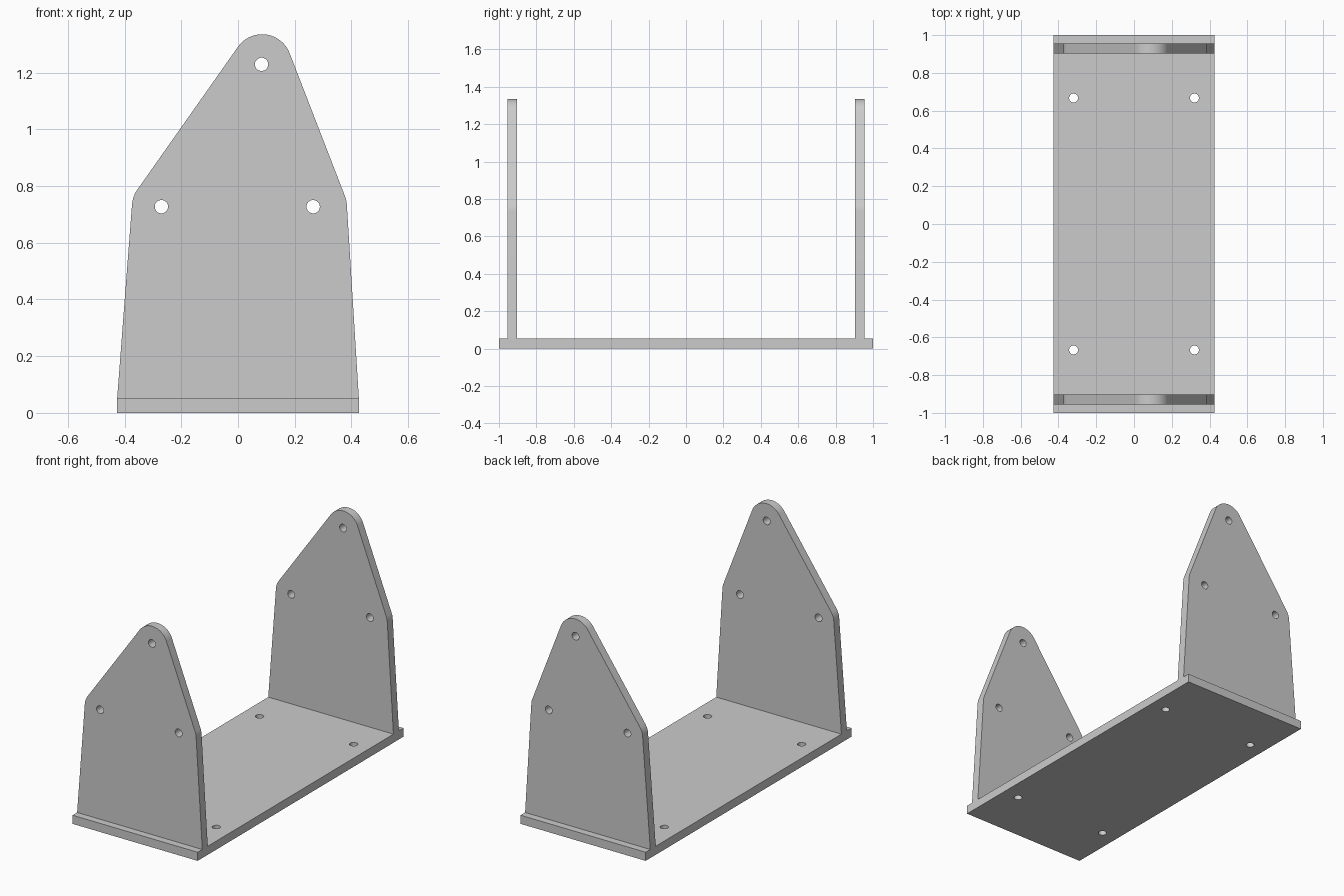
import bpy
import bmesh
from math import atan2, asin, cos, sin, pi, hypot
from mathutils import Matrix

cube = bpy.data.objects.get("Cube")
if cube:
    bpy.data.objects.remove(cube, do_unlink=True)

# Shared dimensions
HALF_W, HALF_L, THICK = 0.426, 1.0, 0.053
HOLE_R, CORNER_R = 0.0235, 0.104
WALL_Y = 0.929

grey = bpy.data.materials.new("plain grey")
grey.use_nodes = True
colour = (0.6, 0.6, 0.6, 1)
grey.diffuse_color = colour
grey.node_tree.nodes["Principled BSDF"].inputs["Base Color"].default_value = colour


def arc(center, radius, start, end, steps):
    """Points along an arc, both ends included."""
    return [(center[0] + radius * cos(start + (end - start) * i / steps),
             center[1] + radius * sin(start + (end - start) * i / steps))
            for i in range(steps + 1)]


def circle(center):
    return arc(center, HOLE_R, 0, 2 * pi, 32)[:-1]


def normal_angle(a, b):
    """Direction facing left of the line from a to b."""
    return atan2(b[1] - a[1], b[0] - a[0]) + pi / 2


def plate(name, outline, holes, matrix):
    """Flat plate extruded from an outline with round holes."""
    curve = bpy.data.curves.new(name, "CURVE")
    curve.dimensions = "2D"
    curve.fill_mode = "BOTH"
    curve.extrude = THICK / 2
    for loop in [outline] + [circle(h) for h in holes]:
        spline = curve.splines.new("POLY")
        spline.points.add(len(loop) - 1)
        for point, (x, y) in zip(spline.points, loop):
            point.co = (x, y, 0, 1)
        spline.use_cyclic_u = True
    temp = bpy.data.objects.new(name + " outline", curve)
    bpy.context.collection.objects.link(temp)
    bpy.context.view_layer.update()
    deps = bpy.context.evaluated_depsgraph_get()
    mesh = bpy.data.meshes.new_from_object(temp.evaluated_get(deps))
    bpy.data.objects.remove(temp, do_unlink=True)

    bm = bmesh.new()
    bm.from_mesh(mesh)
    bmesh.ops.remove_doubles(bm, verts=bm.verts, dist=0.0001)
    bmesh.ops.transform(bm, matrix=matrix, verts=bm.verts)
    bmesh.ops.recalc_face_normals(bm, faces=bm.faces)
    bm.to_mesh(mesh)
    bm.free()
    mesh.materials.clear()
    mesh.materials.append(grey)

    obj = bpy.data.objects.new(name, mesh)
    bpy.context.collection.objects.link(obj)
    bpy.ops.object.select_all(action="DESELECT")
    obj.select_set(True)
    bpy.context.view_layer.objects.active = obj
    bpy.ops.object.shade_smooth_by_angle(angle=pi / 6)
    return obj


# Base plate with four mounting holes
base_outline = [(-HALF_W, -HALF_L), (HALF_W, -HALF_L), (HALF_W, HALF_L), (-HALF_W, HALF_L)]
base_holes = [(x, y) for x in (-0.32, 0.32) for y in (-0.667, 0.667)]
plate("base_plate", base_outline, base_holes, Matrix.Translation((0, 0, THICK / 2)))

# Upright outline: base corners, two rounded shoulders and an off-centre rounded tip
foot_l, foot_r = (-HALF_W, THICK), (HALF_W, THICK)
left, tip, right = (-0.27, 0.727), (0.085, 1.231), (0.28, 0.727)


def side_angle(foot, center, sign):
    """Normal of the tangent from a base corner to a shoulder arc."""
    dx, dy = center[0] - foot[0], center[1] - foot[1]
    return atan2(dy, dx) + sign * (asin(CORNER_R / hypot(dx, dy)) + pi / 2)


a_left = side_angle(foot_l, left, 1)
a_slope_l = normal_angle(left, tip)
a_slope_r = normal_angle(tip, right)
a_right = side_angle(foot_r, right, -1)
upright_outline = ([foot_l]
                   + arc(left, CORNER_R, a_left, a_slope_l, 8)
                   + arc(tip, CORNER_R, a_slope_l, a_slope_r, 28)
                   + arc(right, CORNER_R, a_slope_r, a_right, 8)
                   + [foot_r])
upright_holes = [(-0.27, 0.727), (0.265, 0.727), (0.083, 1.229)]

# Two matching end uprights
for name, y in (("front_upright", -WALL_Y), ("back_upright", WALL_Y)):
    stand = Matrix.Translation((0, y, 0)) @ Matrix.Rotation(pi / 2, 4, "X")
    plate(name, upright_outline, upright_holes, stand)
